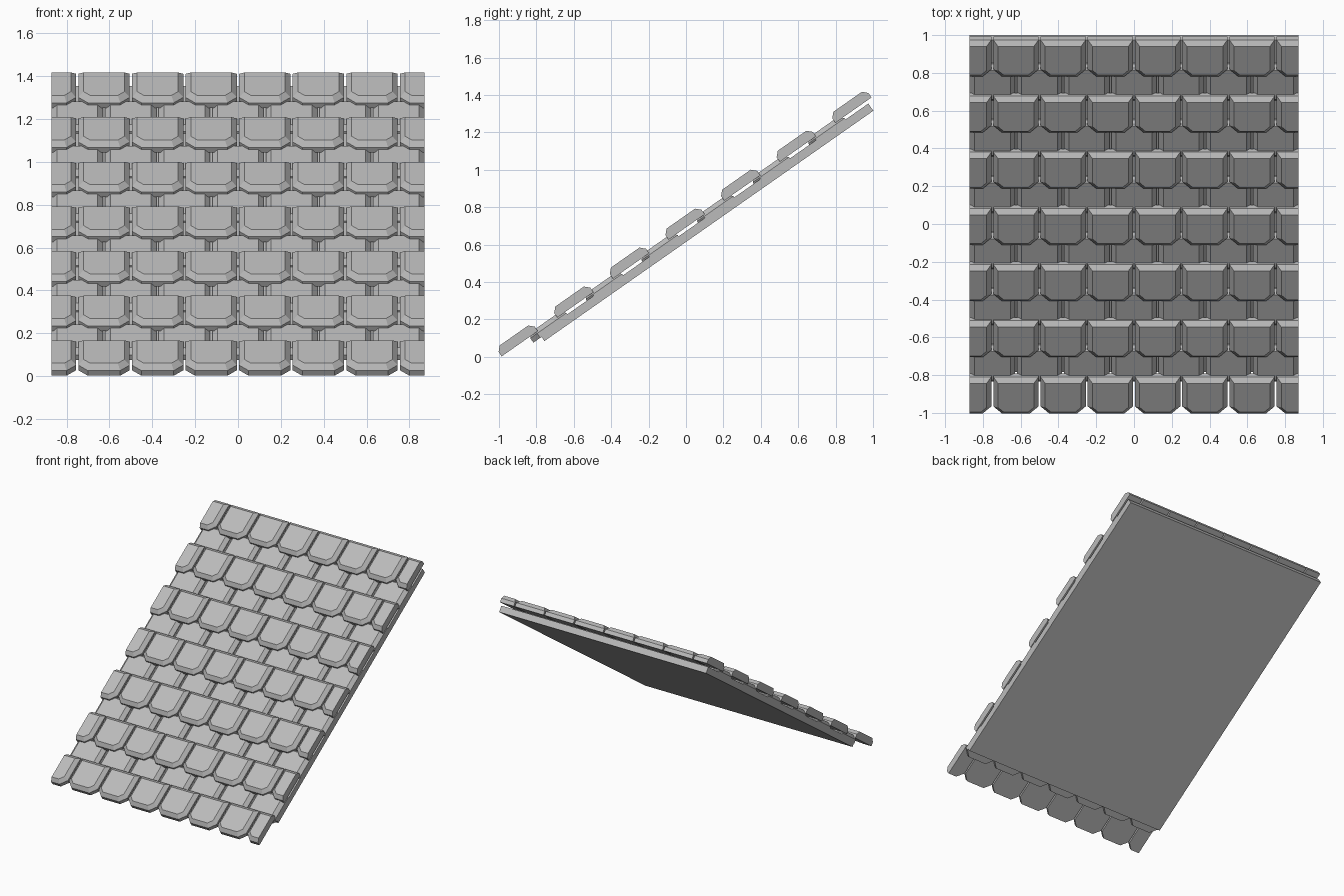
import bpy, bmesh, math
from mathutils import Matrix, Vector

cube = bpy.data.objects.get("Cube")
if cube:
    bpy.data.objects.remove(cube, do_unlink=True)

grey = bpy.data.materials.new("stone_grey")
grey.use_nodes = True
colour = (0.5, 0.5, 0.5, 1)
grey.diffuse_color = colour
grey.node_tree.nodes["Principled BSDF"].inputs["Base Color"].default_value = colour

SLOPE = Matrix.Rotation(math.radians(35), 4, 'X')
HALF_WIDTH = 0.87
PITCH = 0.25           # tile spacing across the roof
COURSE = 0.363         # course spacing up the slope
LENGTH, THICK = 0.236, 0.054
BEVEL, CUT = 0.025, 0.045


def outline(inset):
    """Tile outline with clipped front corners."""
    w = PITCH / 2 - 0.005 - inset
    lo, hi = inset, LENGTH - inset
    c = CUT - inset * (2 - math.sqrt(2))
    return [(-w, hi), (-w, lo + c), (-w + c, lo), (w - c, lo), (w, lo + c), (w, hi)]


def add_tile(bm, x):
    """Plate with a bevelled upper rim."""
    rings = []
    for inset, n in ((0, 0), (0, THICK - BEVEL), (BEVEL, THICK)):
        rings.append([bm.verts.new((x + px, u, n)) for px, u in outline(inset)])
    for low, high in zip(rings, rings[1:]):
        for i in range(len(low)):
            j = (i + 1) % len(low)
            bm.faces.new((low[i], low[j], high[j], high[i]))
    bm.faces.new(rings[0][::-1])
    bm.faces.new(rings[-1])


def course_mesh(name, centres):
    """A row of tiles trimmed flush with the sides of the roof."""
    bm = bmesh.new()
    for x in centres:
        add_tile(bm, x)
    for side in (-1, 1):
        cut = bmesh.ops.bisect_plane(
            bm, geom=bm.verts[:] + bm.edges[:] + bm.faces[:],
            plane_co=(side * HALF_WIDTH, 0, 0), plane_no=(side, 0, 0), clear_outer=True)
        rim = [e for e in cut["geom_cut"] if isinstance(e, bmesh.types.BMEdge) and e.is_boundary]
        if rim:
            bmesh.ops.holes_fill(bm, edges=rim, sides=0)
    bmesh.ops.recalc_face_normals(bm, faces=bm.faces[:])
    return finish(bm, name)


def finish(bm, name):
    mesh = bpy.data.meshes.new(name)
    bm.to_mesh(mesh)
    bm.free()
    mesh.materials.append(grey)
    return mesh


def place(name, mesh, u, n):
    """Set a part on the slope at distance u and height n."""
    ob = bpy.data.objects.new(name, mesh)
    ob.matrix_world = SLOPE @ Matrix.Translation(Vector((0, u, n)))
    bpy.context.collection.objects.link(ob)


# Backing board
bm = bmesh.new()
bmesh.ops.create_cube(bm, size=1)
bmesh.ops.scale(bm, vec=(2 * HALF_WIDTH, 2.147, 0.047), verts=bm.verts)
place("backing_board", finish(bm, "backing_board"), 0.5015, 0.5265)

# Raised courses, with half tiles at both sides
raised = course_mesh("raised_course", [(i + 0.5) * PITCH for i in range(-4, 4)])
for k in range(7):
    place(f"raised_course_{k + 1}", raised, -0.806 + k * COURSE, 0.567)

# Sunken courses, staggered by half a tile
sunken = course_mesh("sunken_course", [i * PITCH for i in range(-3, 4)])
for k in range(6):
    place(f"sunken_course_{k + 1}", sunken, -0.625 + k * COURSE, 0.53)
